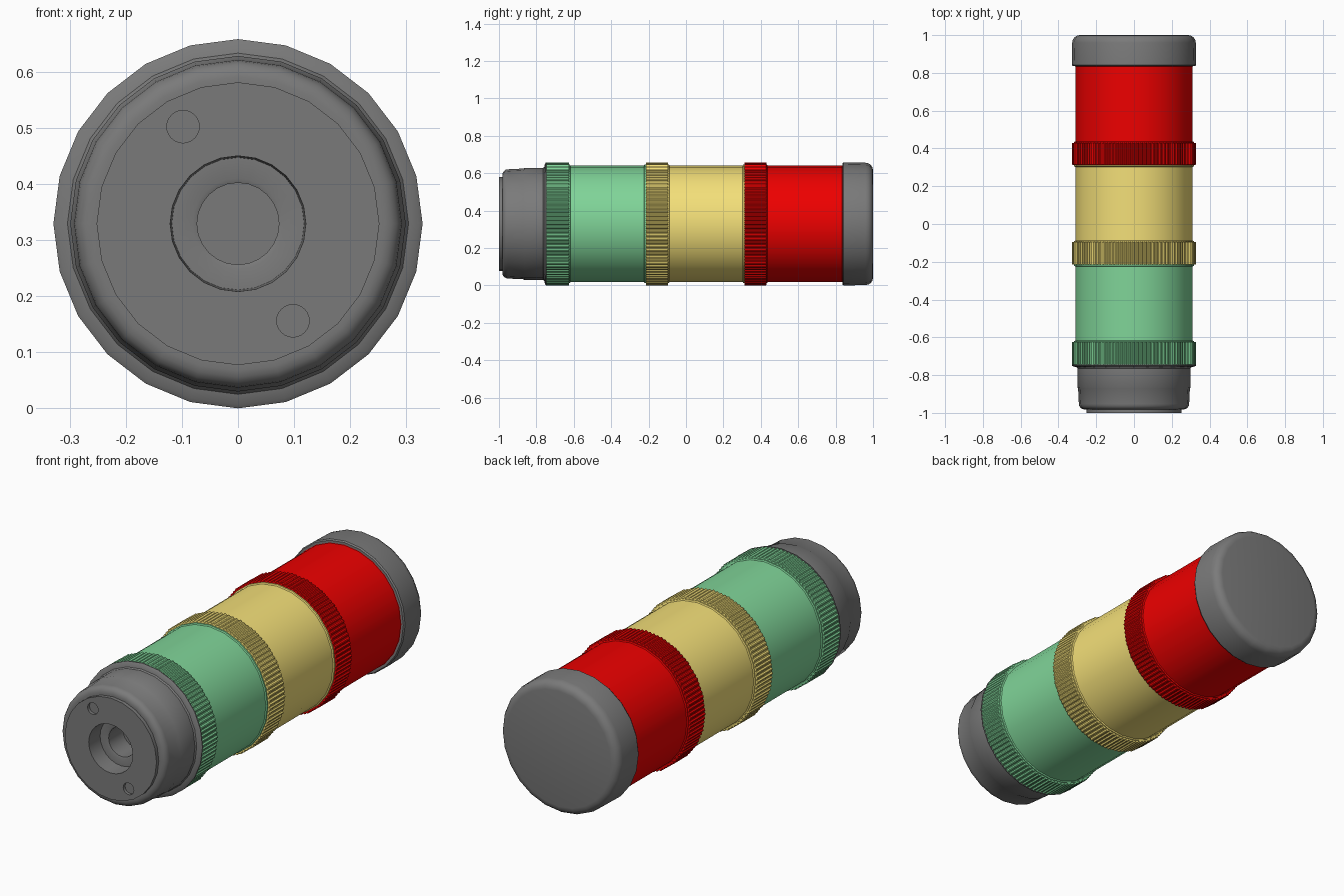
import bpy, bmesh
from math import sin, cos, pi, radians

if "Cube" in bpy.data.objects:
    bpy.data.objects.remove(bpy.data.objects["Cube"])

AXIS_Z = 0.329   # height of the long axis
SIDES = 24


def material(name, rgb):
    m = bpy.data.materials.new(name)
    m.diffuse_color = (*rgb, 1)
    m.use_nodes = True
    m.node_tree.nodes["Principled BSDF"].inputs["Base Color"].default_value = m.diffuse_color
    return m


def finish(bm, name, mat=None):
    bmesh.ops.remove_doubles(bm, verts=bm.verts, dist=1e-6)
    bmesh.ops.recalc_face_normals(bm, faces=bm.faces)
    me = bpy.data.meshes.new(name)
    bm.to_mesh(me)
    bm.free()
    ob = bpy.data.objects.new(name, me)
    bpy.context.collection.objects.link(ob)
    if mat:
        me.materials.append(mat)
    return ob


def smooth(ob):
    bpy.ops.object.select_all(action='DESELECT')
    ob.select_set(True)
    bpy.context.view_layer.objects.active = ob
    bpy.ops.object.shade_smooth_by_angle(angle=radians(32))


def loft(name, sections, mat=None):
    """Skin rings of (y, [radius per point]); both ends are capped."""
    bm = bmesh.new()
    rings = []
    for y, radii in sections:
        n = len(radii)
        rings.append([bm.verts.new((r * cos(2 * pi * i / n), y, AXIS_Z + r * sin(2 * pi * i / n)))
                      for i, r in enumerate(radii)])
    for a, b in zip(rings, rings[1:]):
        for i in range(len(a)):
            j = (i + 1) % len(a)
            bm.faces.new((a[i], a[j], b[j], b[i]))
    bm.faces.new(rings[0])
    bm.faces.new(rings[-1])
    return finish(bm, name, mat)


def revolve(name, profile, mat=None):
    """Turn a (radius, y) profile around the long axis."""
    return loft(name, [(y, [r] * SIDES) for r, y in profile], mat)


def fillet(cr, cy, rad, start, end, steps=4):
    angles = [radians(start + (end - start) * k / steps) for k in range(steps + 1)]
    return [(cr + rad * cos(a), cy + rad * sin(a)) for a in angles]


grey = material("dark_grey_plastic", (0.195, 0.195, 0.195))

# Mounting base with stepped cable hole in its front disc and a flared rear rim
base = revolve("mounting_base",
               [(0.073, -0.80), (0.073, -0.912), (0.081, -0.915), (0.118, -0.915),
                (0.121, -1.0), (0.252, -1.0), (0.252, -0.982)]
               + fillet(0.262, -0.952, 0.03, -90, 0)
               + [(0.296, -0.87), (0.299, -0.865), (0.299, -0.765), (0.304, -0.758),
                  (0.322, -0.754), (0.329, -0.749), (0.329, -0.745)], grey)

# Two shallow screw recesses in the front disc
for k, (x, z) in enumerate([(-0.098, 0.173), (0.098, -0.173)]):
    bpy.ops.mesh.primitive_cylinder_add(vertices=24, radius=0.029, depth=0.03,
                                        location=(x, -1.0, AXIS_Z + z), rotation=(pi / 2, 0, 0))
    cutter = bpy.context.object
    cutter.name = f"screw_hole_cutter_{k + 1}"
    cutter.hide_render = True
    cutter.data.materials.append(grey)
    mod = base.modifiers.new("screw_hole", 'BOOLEAN')
    mod.operation = 'DIFFERENCE'
    mod.solver = 'EXACT'
    mod.object = cutter
    bpy.context.view_layer.objects.active = base
    bpy.ops.object.modifier_apply(modifier=mod.name)
    bpy.data.objects.remove(cutter)
smooth(base)

# Three lens modules, each a knurled ring and a plain lens
PER_SIDE = 16   # outline points on each of the ring's 24 flat sides
half = pi / SIDES


def flat_sided(r_of_i):
    """Radii that follow a 24-sided outline."""
    return [r_of_i(i) * cos(half) / cos((i % PER_SIDE) / PER_SIDE * 2 * half - half)
            for i in range(SIDES * PER_SIDE)]


knurl = flat_sided(lambda i: 0.328 if i % 4 < 2 else 0.323)
plain = flat_sided(lambda i: 0.322)
modules = [("green", (0.215, 0.66, 0.315), -0.747, -0.625, -0.215),
           ("yellow", (0.90, 0.74, 0.19), -0.215, -0.095, 0.313),
           ("red", (0.85, 0.0, 0.0), 0.313, 0.43, 0.845)]
for name, rgb, y0, y1, y2 in modules:
    mat = material(name + "_lens", rgb)
    loft(name + "_knurled_ring",
         [(y0, plain), (y0 + 0.001, knurl), (y1 - 0.001, knurl), (y1, plain)], mat)
    smooth(revolve(name + "_lens",
                   [(0.317, y1 - 0.01), (0.317, y1 + 0.004), (0.311, y1 + 0.007),
                    (0.311, y2 - 0.010), (0.317, y2 - 0.007), (0.317, y2)], mat))

# Rounded end cap
smooth(revolve("end_cap",
               [(0.312, 0.836), (0.324, 0.836), (0.329, 0.843), (0.327, 0.96)]
               + fillet(0.287, 0.96, 0.04, 0, 90)[1:], grey))
